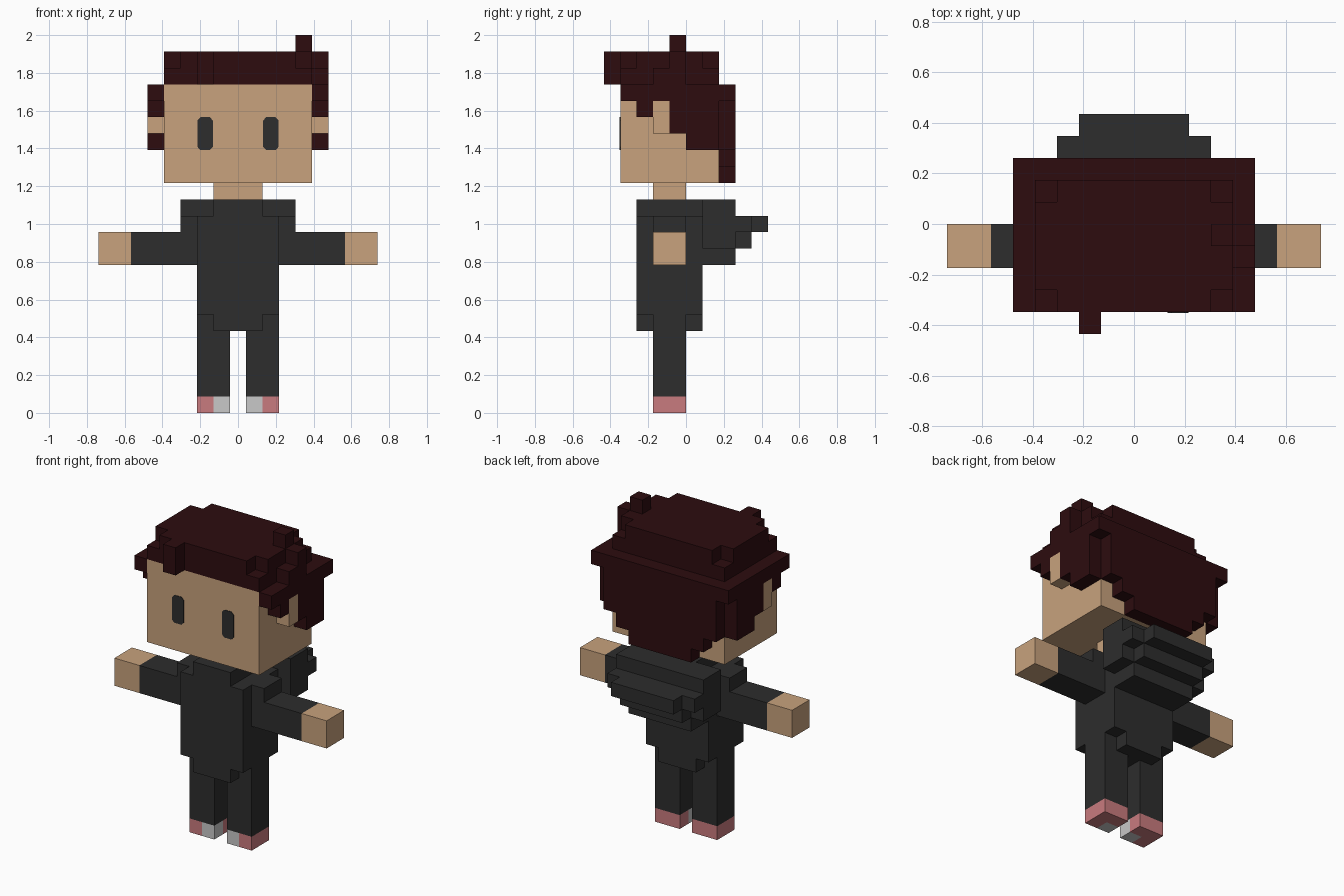
import bpy
import bmesh

if "Cube" in bpy.data.objects:
    bpy.data.objects.remove(bpy.data.objects["Cube"])

U = 2 / 23  # size of one voxel


def srgb(h):
    out = []
    for i in (0, 2, 4):
        c = int(h[i:i + 2], 16) / 255
        out.append(c / 12.92 if c <= 0.04045 else ((c + 0.055) / 1.055) ** 2.4)
    return (*out, 1)


def material(name, h):
    m = bpy.data.materials.new(name)
    m.diffuse_color = srgb(h)
    m.use_nodes = True
    m.node_tree.nodes["Principled BSDF"].inputs["Base Color"].default_value = m.diffuse_color
    return m


SKIN = material("skin", "C8A27D")
HAIR = material("dark_red_hair", "2D0C0F")
CLOTH = material("charcoal_cloth", "2D2D2D")
PINK = material("pink_shoe", "C97B7E")
GREY = material("light_grey_toe", "C8C8C8")


def blocks(name, mat, boxes, mirror=False):
    """Join boxes (x0, x1, y0, y1, z0, z1) in voxel units; optionally mirror in x."""
    if mirror:
        boxes = boxes + [(-b[1], -b[0], *b[2:]) for b in boxes]
    bm = bmesh.new()
    for x0, x1, y0, y1, z0, z1 in boxes:
        for v in bmesh.ops.create_cube(bm, size=1)["verts"]:
            v.co.x = (x0 if v.co.x < 0 else x1) * U
            v.co.y = (y0 if v.co.y < 0 else y1) * U
            v.co.z = (z0 if v.co.z < 0 else z1) * U
    me = bpy.data.meshes.new(name)
    bm.to_mesh(me)
    bm.free()
    me.materials.append(mat)
    ob = bpy.data.objects.new(name, me)
    bpy.context.collection.objects.link(ob)
    return ob


# Head, ears and neck
blocks("head", SKIN, [(-4.5, 4.5, -4, 2, 14, 20)])
blocks("ears", SKIN, [(4.5, 5.5, -2, -1, 17, 19)], True)
blocks("neck", SKIN, [(-1.5, 1.5, -2, 0, 13, 14)])

# Eyes: thin plates with clipped corners
for side, name in ((-1, "left_eye"), (1, "right_eye")):
    bm = bmesh.new()
    c = 0.2
    outline = [(-.5 + c, -1), (.5 - c, -1), (.5, -1 + c), (.5, 1 - c),
               (.5 - c, 1), (-.5 + c, 1), (-.5, 1 - c), (-.5, -1 + c)]
    face = bm.faces.new([bm.verts.new(((side * 2 + x * .95) * U, -4 * U, (17 + z) * U))
                         for x, z in outline])
    ext = bmesh.ops.extrude_face_region(bm, geom=[face])
    for v in ext["geom"]:
        if isinstance(v, bmesh.types.BMVert):
            v.co.y -= 0.003
    bmesh.ops.recalc_face_normals(bm, faces=bm.faces)
    me = bpy.data.meshes.new(name)
    bm.to_mesh(me)
    bm.free()
    me.materials.append(CLOTH)
    bpy.context.collection.objects.link(bpy.data.objects.new(name, me))

# Hair: crown with clipped corners, fringe lock and side tuft
blocks("hair_crown", HAIR, [
    (-4.5, 4.5, -4, 2, 20, 21),
    (-3.5, 3.5, -4, 2, 21, 22),
    (-4.5, 4.5, -3, 1, 21, 22)])
blocks("hair_fringe_lock", HAIR, [(-2.5, -1.5, -5, -4, 20, 22)])
blocks("hair_tuft", HAIR, [
    (3.5, 4.5, -1, 0, 22, 23),
    (4.5, 5.5, -1, 0, 20, 22),
    (4.5, 5.5, -2, -1, 20, 21)])

# Side hair hangs lower toward the back: (y0, y1, lowest z)
blocks("hair_sides", HAIR, [(4.5, 5.5, y0, y1, z, 20) for y0, y1, z in
                            ((-4, -3, 19), (-3, -2, 18), (-2, -1, 19),
                             (-1, 0, 17), (0, 2, 16))], True)

# Back hair narrows to the nape: (half width, z0, z1)
blocks("hair_back", HAIR, [(-w, w, 2, 3, z0, z1) for w, z0, z1 in
                           ((5.5, 19, 20), (4.5, 16, 19), (3.5, 15, 16), (2.5, 14, 15))])

# Torso with shoulders, collar and hem
blocks("torso", CLOTH, [
    (-2.5, 2.5, -3, 1, 6, 12),
    (-1.5, 1.5, -3, 1, 12, 13),
    (-1.5, 1.5, -3, 1, 5, 6)])
blocks("shoulders", CLOTH, [(2.5, 3.5, -2, 0, 11, 12)], True)

# Hood hanging at the back
blocks("hood", CLOTH, [
    (-3.5, 3.5, 1, 3, 10, 13),
    (-3.5, 3.5, 3, 4, 11, 12),
    (-2.5, 2.5, 4, 5, 11, 12),
    (-2.5, 2.5, 3, 4, 10, 11),
    (-2.5, 2.5, 1, 3, 9, 10)])

# Arms and hands
blocks("sleeves", CLOTH, [(2.5, 6.5, -2, 0, 9, 11)], True)
blocks("hands", SKIN, [(6.5, 8.5, -2, 0, 9, 11)], True)

# Legs and shoes
blocks("legs", CLOTH, [(0.5, 2.5, -2, 0, 1, 6)], True)
blocks("shoes", PINK, [(1.5, 2.5, -2, 0, 0, 1), (0.5, 1.5, -1, 0, 0, 1)], True)
blocks("shoe_toes", GREY, [(0.5, 1.5, -2, -1, 0, 1)], True)
